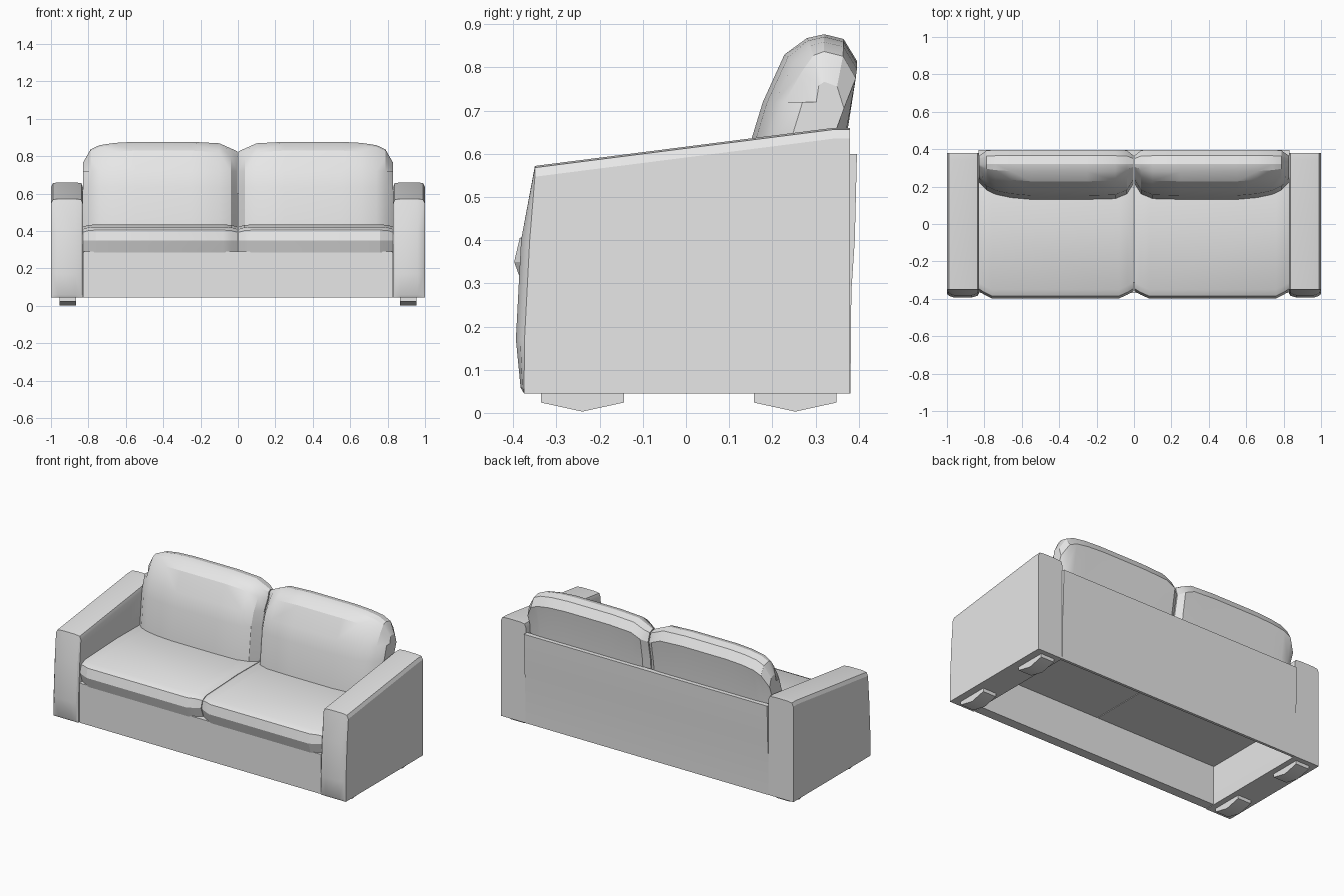
import bpy
import bmesh
from math import radians

if "Cube" in bpy.data.objects:
    bpy.data.objects.remove(bpy.data.objects["Cube"])

# One grey fabric for the whole sofa
fabric = bpy.data.materials.new("grey fabric")
fabric.use_nodes = True
colour = (0.8, 0.8, 0.8, 1)
fabric.diffuse_color = colour
fabric.node_tree.nodes["Principled BSDF"].inputs["Base Color"].default_value = colour


def loft(name, rings, mirror=True, angle=25):
    """Skin a list of (x, [(y, z), ...]) rings, cap both ends, mirror across x."""
    bm = bmesh.new()
    loops = [[bm.verts.new((x, y, z)) for y, z in ring] for x, ring in rings]
    count = len(loops[0])
    for a, b in zip(loops, loops[1:]):
        for i in range(count):
            j = (i + 1) % count
            bm.faces.new((a[i], a[j], b[j], b[i]))
    bm.faces.new(loops[0])
    bm.faces.new(loops[-1])
    bmesh.ops.recalc_face_normals(bm, faces=bm.faces)
    mesh = bpy.data.meshes.new(name)
    bm.to_mesh(mesh)
    bm.free()
    mesh.materials.append(fabric)
    obj = bpy.data.objects.new(name, mesh)
    bpy.context.collection.objects.link(obj)
    if mirror:
        mod = obj.modifiers.new("mirror", 'MIRROR')
        mod.use_mirror_merge = False
    bpy.ops.object.select_all(action='DESELECT')
    obj.select_set(True)
    bpy.context.view_layer.objects.active = obj
    bpy.ops.object.shade_smooth_by_angle(angle=radians(angle))
    return obj


# Arms: sloping top, front panel that bulges between its side edges
def arm_ring(bulge, drop):
    return [(-0.375, 0.045), (-0.375 - 0.4 * bulge, 0.058),
            (-0.374 - bulge, 0.17), (-0.362 - bulge, 0.40),
            (-0.35, 0.572 - drop), (0.34, 0.66 - drop),
            (0.38, 0.66 - drop), (0.38, 0.045)]


loft("arms", [(0.83, arm_ring(0, 0.025)), (0.838, arm_ring(0.010, 0.004)),
              (0.87, arm_ring(0.02, 0)), (0.96, arm_ring(0.02, 0)),
              (0.99, arm_ring(0.010, 0.004)), (1.0, arm_ring(0, 0.025))])

# Feet: shallow blocks with a pointed underside
for label, y in (("front", -0.24), ("back", 0.253)):
    ring = [(y - 0.096, 0.046), (y - 0.096, 0.024), (y, 0.003),
            (y + 0.096, 0.024), (y + 0.096, 0.046)]
    loft(label + "_feet", [(0.865, ring), (0.955, ring)])

# Front rail and bulging back panel, leaving the underside open
rail = [(-0.37, 0.045), (-0.37, 0.29), (-0.31, 0.29), (-0.31, 0.045)]
loft("front_rail", [(-0.826, rail), (0.826, rail)], mirror=False)
back = [(0.381, 0.045), (0.383, 0.28), (0.391, 0.40), (0.396, 0.60),
        (0.365, 0.60), (0.365, 0.045)]
loft("back_panel", [(-0.832, back), (0.832, back)], mirror=False)


# Seat cushions: pointed front edge, cut back at the corners
def seat_ring(inset, drop):
    return [(-0.375 + inset, 0.285), (-0.398 + inset, 0.35),
            (-0.385 + inset, 0.405 - drop), (-0.35 + inset, 0.422 - drop),
            (0.0, 0.435 - drop), (0.30, 0.432 - drop),
            (0.364, 0.41 - drop), (0.364, 0.285)]


loft("seat_cushions", [(0.002, seat_ring(0.04, 0.012)),
                       (0.035, seat_ring(0.02, 0.003)),
                       (0.08, seat_ring(0, 0)), (0.76, seat_ring(0, 0)),
                       (0.80, seat_ring(0.02, 0.003)),
                       (0.832, seat_ring(0.04, 0.012))])


# Back cushions: leaning front, rounded crown, ends pulled in
def pillow_ring(front, rear, drop):
    return [(0.13 + front, 0.42), (0.152 + front, 0.635),
            (0.178 + front, 0.72), (0.228 + front * 0.8, 0.83 - drop),
            (0.28 + front * 0.3, 0.868 - drop), (0.32, 0.877 - drop),
            (0.365 - rear * 0.5, 0.866 - drop), (0.396 - rear, 0.815 - drop),
            (0.372 - rear, 0.64), (0.36 - rear, 0.42)]


stations = [(0.003, 0.085, 0.03, 0.052), (0.038, 0.03, 0.002, 0.035),
            (0.10, 0.004, 0, 0.008), (0.25, 0, 0, 0), (0.55, 0, 0, 0),
            (0.66, 0.01, 0, 0.006), (0.74, 0.027, 0, 0.018),
            (0.788, 0.05, 0.003, 0.04), (0.828, 0.092, 0.03, 0.11)]
loft("back_cushions", [(x, pillow_ring(f, r, d)) for x, f, r, d in stations])
